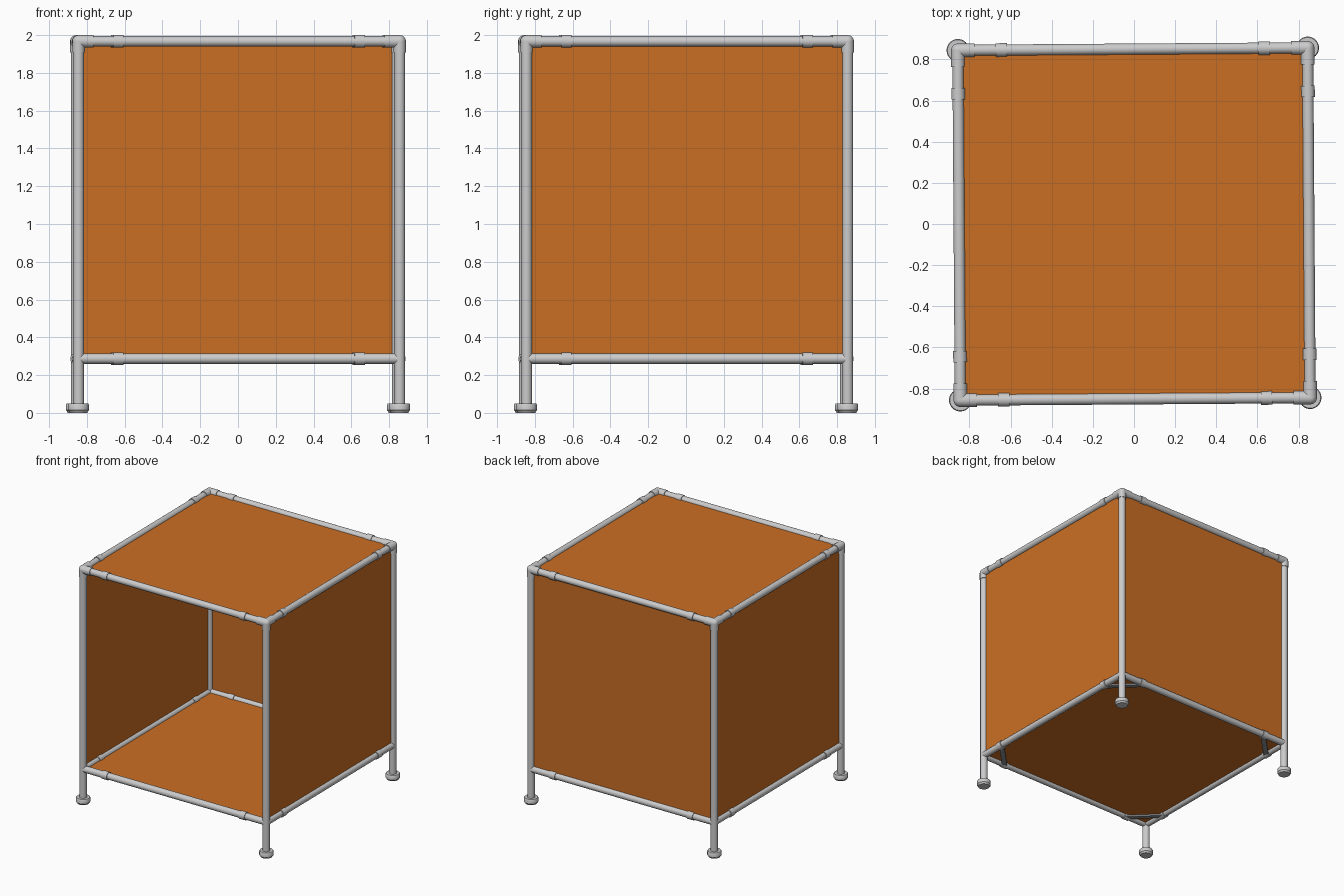
import bpy, bmesh, math
from mathutils import Vector, Matrix

if "Cube" in bpy.data.objects:
    bpy.data.objects.remove(bpy.data.objects["Cube"])

H = 0.85                      # half spacing of the posts
LOW, TOP = 0.287, 1.967       # rail heights
TWIST = Matrix.Rotation(0.007, 4, 'Z')   # frame sits very slightly turned


def material(name, rgb):
    m = bpy.data.materials.new(name)
    m.diffuse_color = (*rgb, 1)
    m.use_nodes = True
    m.node_tree.nodes["Principled BSDF"].inputs["Base Color"].default_value = m.diffuse_color
    return m


STEEL = material("light grey metal", (0.60, 0.60, 0.61))
ORANGE = material("orange panel", (0.60, 0.158, 0.017))
DARK = material("dark grey brace", (0.25, 0.27, 0.29))


def finish(name, bm, mat, smooth=True):
    bmesh.ops.recalc_face_normals(bm, faces=bm.faces)
    bm.transform(TWIST)
    me = bpy.data.meshes.new(name)
    bm.to_mesh(me)
    bm.free()
    me.materials.append(mat)
    ob = bpy.data.objects.new(name, me)
    bpy.context.collection.objects.link(ob)
    if smooth:
        bpy.ops.object.select_all(action='DESELECT')
        ob.select_set(True)
        bpy.context.view_layer.objects.active = ob
        bpy.ops.object.shade_smooth_by_angle(angle=math.radians(35))
    return ob


def add_tube(bm, a, b, r, sides=24):
    a, b = Vector(a), Vector(b)
    d = b - a
    mat = Matrix.Translation((a + b) / 2) @ d.to_track_quat('Z', 'Y').to_matrix().to_4x4()
    bmesh.ops.create_cone(bm, cap_ends=True, segments=sides, radius1=r, radius2=r,
                          depth=d.length, matrix=mat)


def box(name, center, size, mat):
    bm = bmesh.new()
    bmesh.ops.create_cube(bm, size=1, matrix=Matrix.Translation(center) @ Matrix.Diagonal((*size, 1)))
    return finish(name, bm, mat, False)


corners = [(-1, -1, "front_left"), (1, -1, "front_right"),
           (1, 1, "back_right"), (-1, 1, "back_left")]

for sx, sy, label in corners:
    x, y = sx * H, sy * H
    # upright post
    bm = bmesh.new()
    add_tube(bm, (x, y, 0.03), (x, y, TOP), 0.029)
    finish(label + "_post", bm, STEEL)

    # round foot, turned from a profile
    bm = bmesh.new()
    prof = [(0, 0), (0.046, 0), (0.049, 0.008), (0.055, 0.014), (0.055, 0.044),
            (0.051, 0.050), (0, 0.050)]
    vs = [bm.verts.new((x + r, y, z)) for r, z in prof]
    es = [bm.edges.new(p) for p in zip(vs, vs[1:])]
    bmesh.ops.spin(bm, geom=vs + es, cent=(x, y, 0), axis=(0, 0, 1),
                   angle=math.tau, steps=32)
    bmesh.ops.remove_doubles(bm, verts=bm.verts, dist=1e-5)
    finish(label + "_foot", bm, STEEL)

    # three-way elbow at the top corner
    bm = bmesh.new()
    c = Vector((x, y, TOP))
    bmesh.ops.create_uvsphere(bm, u_segments=24, v_segments=12, radius=0.033,
                              matrix=Matrix.Translation(c))
    for d in ((-sx * 0.08, 0, 0), (0, -sy * 0.08, 0), (0, 0, -0.06)):
        add_tube(bm, c, c + Vector(d), 0.033)
    finish(label + "_elbow", bm, STEEL)

    for level, z in (("lower", LOW), ("upper", TOP)):
        # clamp collars on both rails next to the corner
        bm = bmesh.new()
        add_tube(bm, (sx * 0.612, y, z), (sx * 0.666, y, z), 0.033)
        add_tube(bm, (x, sy * 0.612, z), (x, sy * 0.666, z), 0.033)
        finish(f"{level}_{label}_collars", bm, STEEL)

        # flat diagonal brace under the panel
        ang = math.atan2(-sy, sx)
        mid = Vector((sx * 0.74, sy * 0.74, z - 0.016))
        bm = bmesh.new()
        bmesh.ops.create_cube(bm, size=1, matrix=Matrix.Translation(mid)
                              @ Matrix.Rotation(ang, 4, 'Z')
                              @ Matrix.Diagonal((0.30, 0.04, 0.014, 1)))
        finish(f"{level}_{label}_brace", bm, DARK, False)

# horizontal rails, lower and upper
for level, z in (("lower", LOW), ("upper", TOP)):
    for (ax, ay, an), (bx, by, bn) in zip(corners, corners[1:] + corners[:1]):
        bm = bmesh.new()
        add_tube(bm, (ax * H, ay * H, z), (bx * H, by * H, z), 0.027)
        finish(f"{level}_rail_{an}_to_{bn}", bm, STEEL)

# flat panels: the front stays open
W, T, MID, TALL = 2 * H, 0.006, (LOW + TOP) / 2, TOP - LOW
box("floor_panel", (0, 0, LOW), (W, W, T), ORANGE)
box("roof_panel", (0, 0, TOP), (W, W, T), ORANGE)
box("back_panel", (0, H, MID), (W, T, TALL), ORANGE)
box("left_panel", (-H, 0, MID), (T, W, TALL), ORANGE)
box("right_panel", (H, 0, MID), (T, W, TALL), ORANGE)
